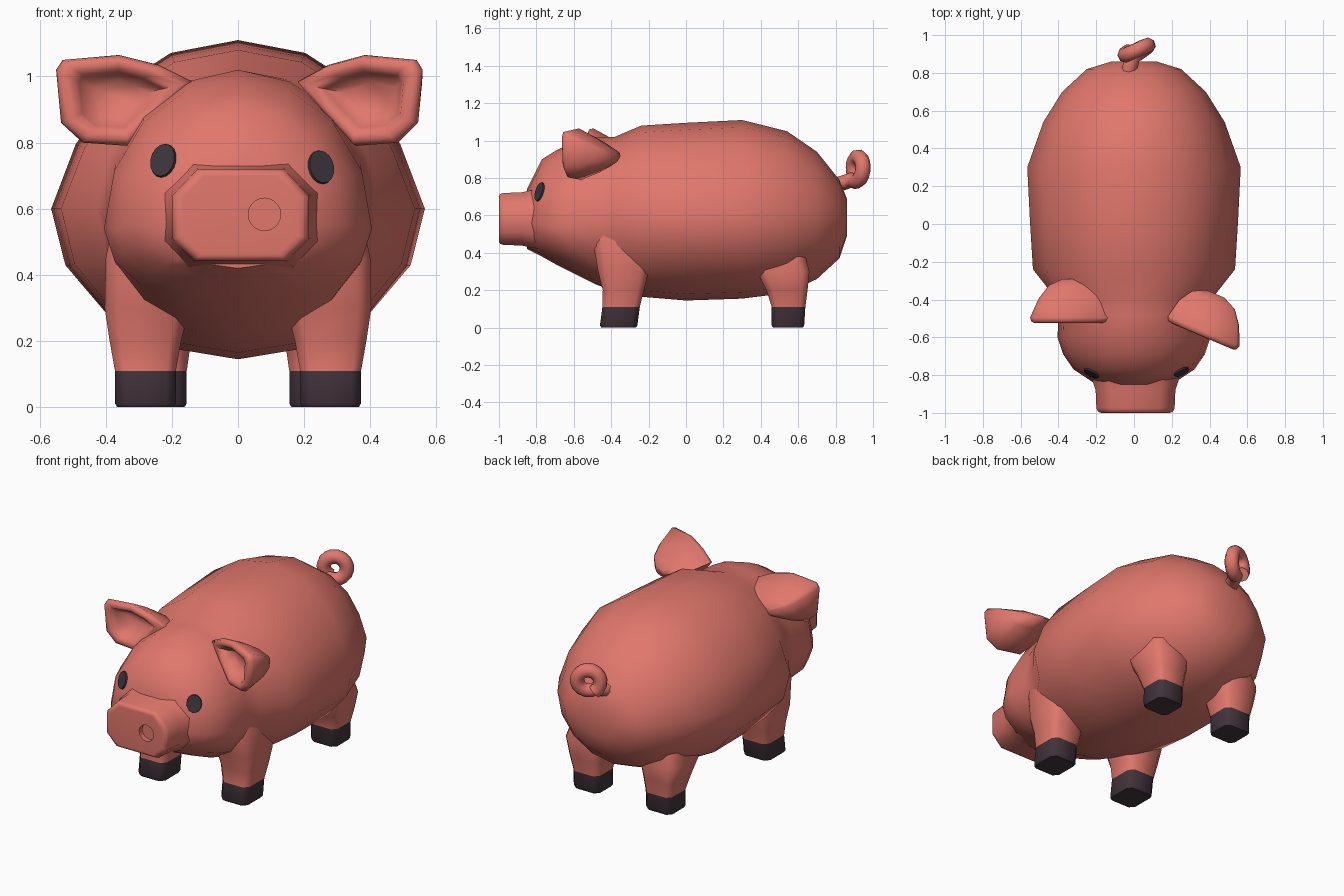
import bpy, bmesh, math
from mathutils import Vector, Matrix

if "Cube" in bpy.data.objects:
    bpy.data.objects.remove(bpy.data.objects["Cube"])


def material(name, rgb):
    m = bpy.data.materials.new(name)
    m.diffuse_color = (*rgb, 1)
    m.use_nodes = True
    m.node_tree.nodes["Principled BSDF"].inputs["Base Color"].default_value = m.diffuse_color
    return m


SKIN = material("pink skin", (0.75, 0.185, 0.15))
HOOF = material("dark hoof", (0.055, 0.035, 0.045))
EYE = material("dark eye", (0.045, 0.036, 0.045))


def finish(name, bm, mats, angle=40):
    bmesh.ops.recalc_face_normals(bm, faces=bm.faces)
    me = bpy.data.meshes.new(name)
    bm.to_mesh(me)
    bm.free()
    ob = bpy.data.objects.new(name, me)
    bpy.context.collection.objects.link(ob)
    for m in mats:
        me.materials.append(m)
    smooth(ob, angle)
    return ob


def smooth(ob, angle):
    bpy.ops.object.select_all(action='DESELECT')
    bpy.context.view_layer.objects.active = ob
    ob.select_set(True)
    bpy.ops.object.shade_smooth_by_angle(angle=math.radians(angle))


def loft(rings):
    """Skin a list of equal-length point rings and cap both ends."""
    bm = bmesh.new()
    vs = [[bm.verts.new(p) for p in r] for r in rings]
    n = len(vs[0])
    for a, b in zip(vs, vs[1:]):
        for i in range(n):
            j = (i + 1) % n
            bm.faces.new((a[i], a[j], b[j], b[i]))
    bm.faces.new(vs[0])
    bm.faces.new(vs[-1])
    return bm


# Body and head: 16-sided rings (y, half width, top, widest height, bottom)
SECTIONS = [
    (-0.85, 0.20, 0.74, 0.56, 0.42), (-0.77, 0.32, 0.90, 0.55, 0.38),
    (-0.69, 0.375, 0.95, 0.54, 0.335), (-0.60, 0.405, 0.995, 0.54, 0.29),
    (-0.48, 0.40, 1.02, 0.56, 0.23), (-0.38, 0.425, 1.02, 0.60, 0.195),
    (-0.24, 0.535, 1.08, 0.60, 0.165), (0.0, 0.55, 1.095, 0.60, 0.145),
    (0.30, 0.565, 1.11, 0.60, 0.155), (0.54, 0.48, 1.05, 0.60, 0.185),
    (0.70, 0.38, 0.94, 0.60, 0.26), (0.82, 0.25, 0.79, 0.59, 0.37),
    (0.86, 0.12, 0.69, 0.59, 0.49)]
rings = []
for y, w, top, mid, bot in SECTIONS:
    ring = []
    for i in range(16):
        a = i * math.tau / 16
        c = math.cos(a)
        slim = 0.94 if c > 0.01 and y > -0.3 else 1  # upper flanks lean inwards
        ring.append((w * slim * math.sin(a), y, mid + c * (top - mid if c > 0 else mid - bot)))
    rings.append(ring)
body = finish("body_and_head", loft(rings), [SKIN], 45)

# Snout: chamfered block with a bevelled front rim
OCT = [(0.207, 0.06), (0.13, 0.14), (-0.13, 0.14), (-0.207, 0.06),
       (-0.207, -0.07), (-0.14, -0.138), (0.14, -0.138), (0.207, -0.07)]
snout = finish("snout", loft([[(0.008 + x * s, y, 0.58 + z * s) for x, z in OCT]
               for y, s in ((-0.76, 1.18), (-0.83, 1.1), (-0.88, 1.02), (-0.975, 1.0),
                            (-0.993, 0.96), (-0.999, 0.90), (-1.0, 0.84))]),
               [SKIN], 50)

# Nostril: shallow round hole
bpy.ops.mesh.primitive_cylinder_add(vertices=20, radius=0.049, depth=0.06,
                                    location=(0.08, -1.0, 0.583),
                                    rotation=(math.pi / 2, 0, 0))
cutter = bpy.context.object
cutter.name = "nostril_cutter"
cutter.hide_render = True
cut = snout.modifiers.new("nostril", 'BOOLEAN')
cut.operation, cut.object, cut.solver = 'DIFFERENCE', cutter, 'EXACT'
bpy.context.view_layer.objects.active = snout
bpy.ops.object.modifier_apply(modifier=cut.name)
bpy.data.objects.remove(cutter)
smooth(snout, 50)

# Eyes: thin oval plates laid on the face
for side, x, z in (("left", -0.225, 0.745), ("right", 0.25, 0.725)):
    hit, loc, nor, _ = body.ray_cast(Vector((x, -2, z)), Vector((0, 1, 0)))
    bm = bmesh.new()
    bmesh.ops.create_cone(bm, cap_ends=True, segments=16, radius1=0.048,
                          radius2=0.046, depth=0.009)
    turn = nor.to_track_quat('Z', 'Y').to_matrix().to_4x4()
    bm.transform(Matrix.Translation(loc + nor * 0.004) @ turn
                 @ Matrix.Diagonal((0.9, 1.1, 1, 1)))
    finish(side + "_eye", bm, [EYE])

# Ears: cupped shells, outline in x/z, then rings (x scale, z scale, depth, inward shift)
EAR = [(0.53, 1.05), (0.36, 1.065), (0.24, 1.035), (0.14, 0.985), (0.22, 0.90),
       (0.33, 0.79), (0.47, 0.80), (0.535, 0.86), (0.55, 1.02)]
CUP = [(0.42, 0.40, 0.075, 0), (0.62, 0.60, 0.03, 0), (0.72, 0.70, 0.005, 0),
       (0.86, 0.85, 0, 0), (0.96, 0.96, 0.008, 0), (1.0, 1.0, 0.03, 0),
       (0.84, 0.66, 0.13, 0.015), (0.60, 0.36, 0.20, 0.025), (0.25, 0.16, 0.235, 0.035)]
CX, CZ = 0.365, 0.93
for side in ("left", "right"):
    bm = loft([[(CX - sh + (x - CX) * s, -0.525 + d, CZ - sh * 0.6 + (z - CZ) * sz)
                for x, z in EAR] for s, sz, d, sh in CUP])
    if side == "left":
        bm.transform(Matrix.Diagonal((-1, 1, 1, 1)))
    else:
        pivot = Vector((0.17, -0.53, 0))
        bm.transform(Matrix.Translation(pivot + Vector((0.025, 0, 0)))
                     @ Matrix.Rotation(math.radians(-23), 4, 'Z')
                     @ Matrix.Translation(-pivot))
    finish(side + "_ear", bm, [SKIN], 70)

# Legs: rounded square rings (z, x centre, y centre, half x, half y)
FRONT = [(0, 0.28, -0.36, 0.085, 0.092), (0.012, 0.28, -0.36, 0.092, 0.10),
         (0.11, 0.28, -0.347, 0.092, 0.10), (0.20, 0.28, -0.335, 0.108, 0.11),
         (0.30, 0.275, -0.335, 0.128, 0.135), (0.45, 0.26, -0.335, 0.14, 0.16),
         (0.60, 0.25, -0.33, 0.12, 0.15)]
REAR = [(0, 0.245, 0.545, 0.083, 0.08), (0.012, 0.245, 0.545, 0.09, 0.087),
        (0.11, 0.245, 0.548, 0.09, 0.09), (0.20, 0.25, 0.54, 0.108, 0.11),
        (0.30, 0.25, 0.52, 0.13, 0.14), (0.45, 0.22, 0.48, 0.12, 0.14)]
CORNER = [(1, 0.7), (0.7, 1), (-0.7, 1), (-1, 0.7), (-1, -0.7), (-0.7, -1), (0.7, -1), (1, -0.7)]
for place, prof in (("front", FRONT), ("rear", REAR)):
    for side, sx in (("left", -1), ("right", 1)):
        bm = loft([[(sx * (cx + hx * u), cy + hy * v, z) for u, v in CORNER]
                   for z, cx, cy, hx, hy in prof])
        for f in bm.faces:  # hooves are the lowest faces
            f.material_index = int(f.calc_center_median().z < 0.11)
        finish(f"{place}_{side}_leg", bm, [SKIN, HOOF], 50)

# Tail: curled tube starting inside the rump
along, across = Vector((0.86, 0.5, 0)), Vector((-0.5, 0.86, 0))
path = [Vector((-0.03, 0.80, 0.76))]
for i in range(17):
    a = math.radians(-120 + i * 360 / 16)
    path.append(Vector((0.015, 0.918, 0.847)) + 0.066 * (along * math.cos(a)
                + Vector((0, 0, 1)) * math.sin(a)) + across * 0.035 * (i / 16 - 0.5))
curve = bpy.data.curves.new("tail", 'CURVE')
curve.dimensions = '3D'
curve.bevel_depth, curve.bevel_resolution, curve.use_fill_caps = 0.041, 2, True
spline = curve.splines.new('POLY')
spline.points.add(len(path) - 1)
for p, co in zip(spline.points, path):
    p.co = (*co, 1)
curve.materials.append(SKIN)
tail = bpy.data.objects.new("tail", curve)
bpy.context.collection.objects.link(tail)
bpy.ops.object.select_all(action='DESELECT')
bpy.context.view_layer.objects.active = tail
tail.select_set(True)
bpy.ops.object.convert(target='MESH')
smooth(bpy.context.object, 60)
